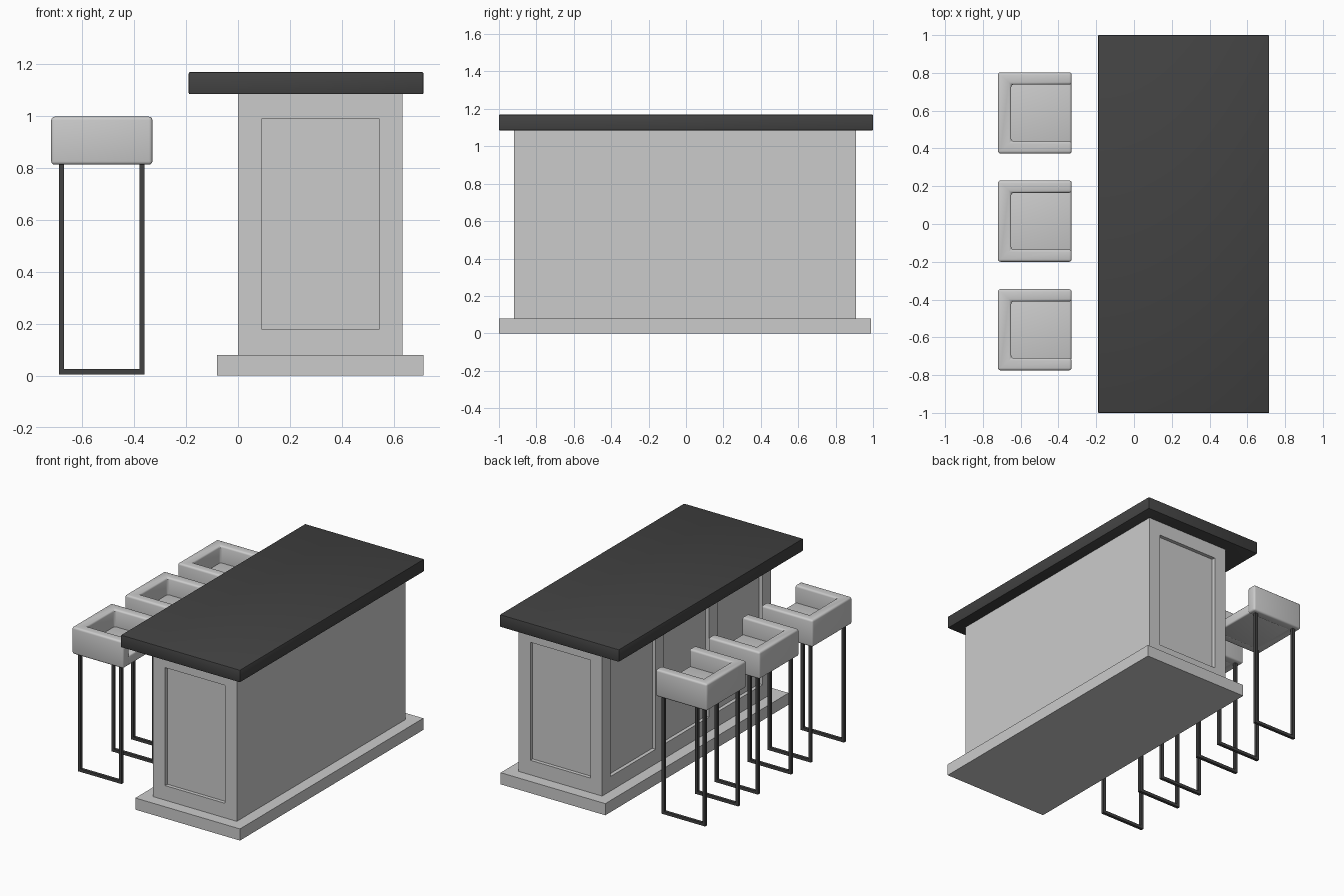
import bpy, bmesh

if "Cube" in bpy.data.objects:
    bpy.data.objects.remove(bpy.data.objects["Cube"])

dark = bpy.data.materials.new("dark_finish")
dark.diffuse_color = (0.055, 0.055, 0.055, 1)
dark.use_nodes = True
dark.node_tree.nodes["Principled BSDF"].inputs["Base Color"].default_value = dark.diffuse_color


def add_box(bm, x, y, z):
    """Add a box given (min, max) along each axis."""
    verts = bmesh.ops.create_cube(bm, size=1)["verts"]
    for v in verts:
        v.co = [r[0] if c < 0 else r[1] for c, r in zip(v.co, (x, y, z))]


def finish(bm, name, material=None, bevel=0, segments=3):
    bmesh.ops.recalc_face_normals(bm, faces=bm.faces)
    mesh = bpy.data.meshes.new(name)
    bm.to_mesh(mesh)
    bm.free()
    obj = bpy.data.objects.new(name, mesh)
    bpy.context.collection.objects.link(obj)
    if material:
        mesh.materials.append(material)
    bpy.ops.object.select_all(action="DESELECT")
    obj.select_set(True)
    bpy.context.view_layer.objects.active = obj
    if bevel:
        mod = obj.modifiers.new("rounded_edges", "BEVEL")
        mod.width, mod.segments = bevel, segments
        bpy.ops.object.modifier_apply(modifier=mod.name)
        bpy.ops.object.shade_smooth_by_angle()
    return obj


def boxes(name, ranges, **kw):
    bm = bmesh.new()
    for r in ranges:
        add_box(bm, *r)
    return finish(bm, name, **kw)


# Island: plinth, countertop and cabinet body
boxes("plinth", [((-0.08, 0.715), (-1, 0.99), (0, 0.08))])
boxes("countertop", [((-0.19, 0.715), (-1, 1), (1.085, 1.17))],
      material=dark, bevel=0.005, segments=2)
body = boxes("cabinet_body", [((0, 0.635), (-0.92, 0.91), (0.08, 1.085))])

# Recessed panels: one on each end, three facing the stools
depth, height = 0.025, (0.18, 0.99)
cuts = [((0.09, 0.545), (-1, -0.92 + depth), height),
        ((0.09, 0.545), (0.91 - depth, 1), height)]
for y in (-0.83, -0.25, 0.33):
    cuts.append(((-0.1, depth), (y, y + 0.49), height))
cutter = boxes("panel_cutter", cuts)
cutter.hide_render = True
bpy.context.view_layer.objects.active = body
mod = body.modifiers.new("panels", "BOOLEAN")
mod.operation, mod.object, mod.solver = "DIFFERENCE", cutter, "EXACT"
bpy.ops.object.modifier_apply(modifier=mod.name)
bpy.data.objects.remove(cutter)


def stool(n, cy):
    # U-shaped backrest and arms
    bm = bmesh.new()
    outline = [(-0.33, -0.215), (-0.33, -0.15), (-0.65, -0.15), (-0.65, 0.15),
               (-0.33, 0.15), (-0.33, 0.215), (-0.72, 0.215), (-0.72, -0.215)]
    face = bm.faces.new([bm.verts.new((x, cy + y, 0.813)) for x, y in outline])
    top = bmesh.ops.extrude_face_region(bm, geom=[face])["geom"]
    bmesh.ops.translate(bm, vec=(0, 0, 0.185),
                        verts=[v for v in top if isinstance(v, bmesh.types.BMVert)])
    finish(bm, f"backrest_and_arms_{n}", bevel=0.013)
    # Seat cushion between the arms
    boxes(f"seat_{n}", [((-0.67, -0.332), (cy - 0.165, cy + 0.165), (0.813, 0.88))],
          bevel=0.01)
    # Two sled frames of square bar
    bars = []
    for y in (cy - 0.18, cy + 0.18):
        w = (y - 0.01, y + 0.01)
        bars += [((-0.69, -0.67), w, (0.005, 0.82)),
                 ((-0.38, -0.36), w, (0.005, 0.82)),
                 ((-0.67, -0.38), w, (0.005, 0.025))]
    boxes(f"legs_{n}", bars, material=dark)


for n, cy in enumerate((-0.56, 0.015, 0.588), 1):
    stool(n, cy)
